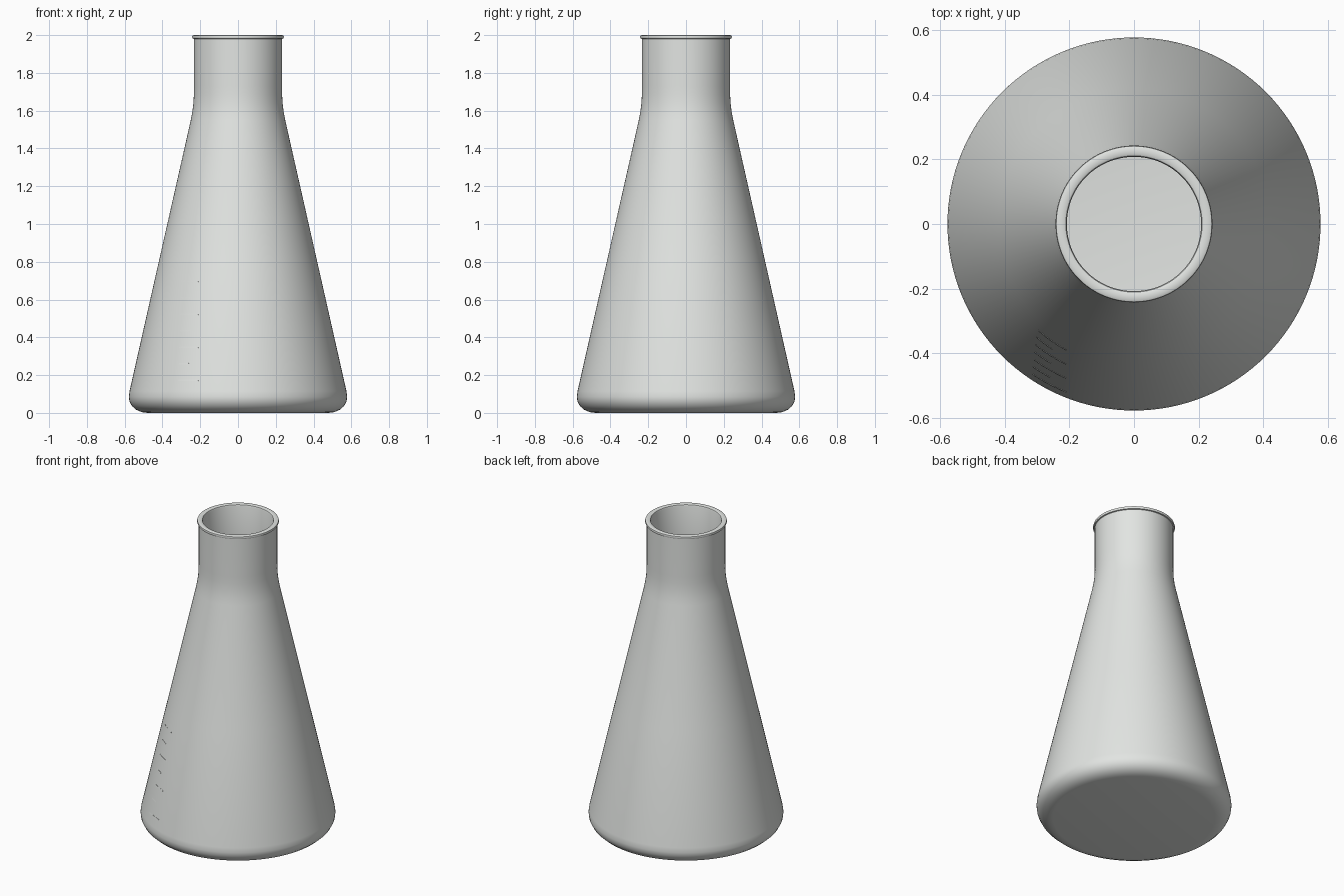
import bpy, bmesh, math

if "Cube" in bpy.data.objects:
    bpy.data.objects.remove(bpy.data.objects["Cube"])

glass = bpy.data.materials.new("pale_grey_glass")
glass.diffuse_color = (0.76, 0.78, 0.76, 1)
glass.use_nodes = True
glass.node_tree.nodes["Principled BSDF"].inputs["Base Color"].default_value = glass.diffuse_color

SEG = 128
SLOPE = 0.226  # cone radius lost per unit of height


def cone_radius(z):
    return 0.25 + (1.55 - z) * SLOPE


def finish(name, bm):
    bmesh.ops.recalc_face_normals(bm, faces=bm.faces)
    mesh = bpy.data.meshes.new(name)
    bm.to_mesh(mesh)
    bm.free()
    mesh.materials.append(glass)
    obj = bpy.data.objects.new(name, mesh)
    bpy.context.collection.objects.link(obj)
    bpy.ops.object.select_all(action='DESELECT')
    obj.select_set(True)
    bpy.context.view_layer.objects.active = obj
    bpy.ops.object.shade_smooth_by_angle(angle=math.radians(40))
    return obj


# Flask: closed profile running up the outside, over the lip and down the inside
outside = [(0, 0), (0.48, 0), (0.51, 0.004), (0.54, 0.017), (0.562, 0.037),
           (0.575, 0.062), (0.578, 0.085), (cone_radius(0.115), 0.115),
           (cone_radius(0.8), 0.8), (cone_radius(1.55), 1.55),
           (0.2415, 1.595), (0.236, 1.64), (0.2335, 1.685), (0.233, 1.73)]
lip = [(0.233, 1.980), (0.240, 1.982), (0.243, 1.989), (0.241, 1.997),
       (0.235, 2.0), (0.217, 2.0), (0.211, 1.997), (0.208, 1.988)]
inside = [(0.208, 1.73), (0.2085, 1.685), (0.211, 1.64), (0.2165, 1.595),
          (0.225, 1.55), (cone_radius(0.8) - 0.025, 0.8),
          (cone_radius(0.12) - 0.025, 0.12), (0.552, 0.085), (0.54, 0.055),
          (0.515, 0.034), (0.48, 0.026), (0, 0.026)]
bm = bmesh.new()
verts = [bm.verts.new((r, 0, z)) for r, z in outside + lip + inside]
edges = [bm.edges.new(pair) for pair in zip(verts, verts[1:])]
bmesh.ops.spin(bm, geom=verts + edges, axis=(0, 0, 1), cent=(0, 0, 0),
               angle=2 * math.pi, steps=SEG)
bmesh.ops.remove_doubles(bm, verts=bm.verts, dist=0.0001)
finish("flask", bm)


# Graduation marks: thin curved plates following the cone
def graduation(index, radius, start, end):
    z = 1.55 - (radius - 0.25) / SLOPE
    bm = bmesh.new()
    rows = []
    for k in range(13):
        a = math.radians(start + (end - start) * k / 12)
        ring = []
        for dz, dr in ((-0.004, -0.001), (0.004, -0.001), (0.004, 0.001), (-0.004, 0.001)):
            r = cone_radius(z + dz) + dr
            ring.append(bm.verts.new((r * math.cos(a), r * math.sin(a), z + dz)))
        rows.append(ring)
    for a, b in zip(rows, rows[1:]):
        for j in range(4):
            bm.faces.new((a[j], a[(j + 1) % 4], b[(j + 1) % 4], b[j]))
    bm.faces.new(rows[0])
    bm.faces.new(rows[-1])
    finish(f"graduation_mark_{index}", bm)


for i in range(7):
    radius = 0.443 + 0.0197 * i
    last = math.degrees(math.atan2(-math.sqrt(radius ** 2 - 0.21 ** 2), -0.21)) % 360
    first = last - 14 + 0.3 * i
    graduation(i + 1, radius, first, last if i % 2 == 0 else last - 6)
